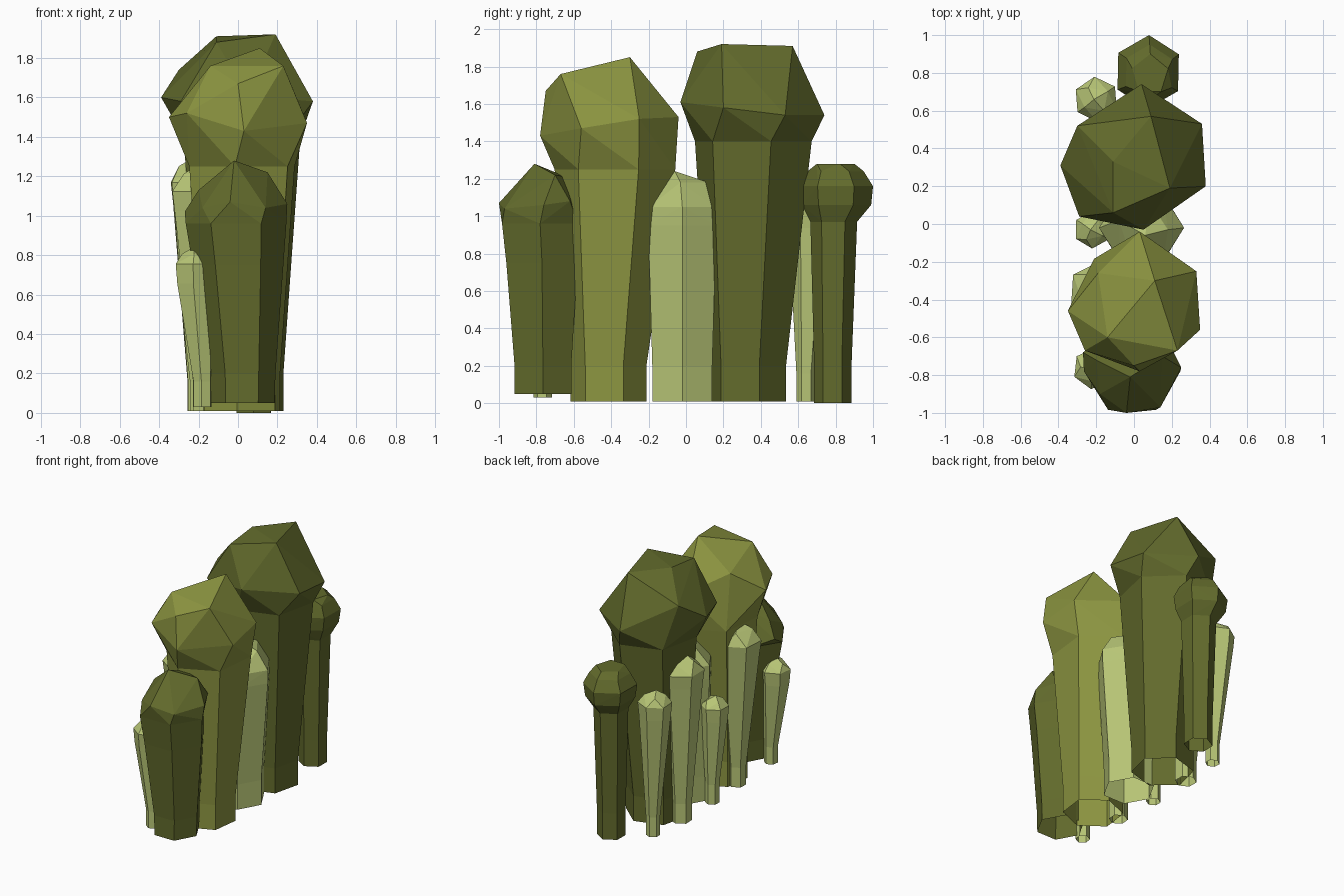
import bpy, bmesh, math


def material(name, rgb):
    m = bpy.data.materials.new(name)
    m.diffuse_color = (*rgb, 1)
    return m


DARK = material("dark olive", (0.122, 0.145, 0.025))
MID = material("mid olive", (0.262, 0.300, 0.052))
LIGHT = material("pale green", (0.480, 0.565, 0.182))


def ring(cx, cy, rx, ry, z, n, turn=0):
    return [(cx + rx * math.cos(turn + math.tau * i / n),
             cy + ry * math.sin(turn + math.tau * i / n), z) for i in range(n)]


def column(name, mat, rings, head):
    """Open-bottomed faceted stalk, closed by a convex faceted cap over the last ring."""
    bm = bmesh.new()
    loops = [[bm.verts.new(p) for p in r] for r in rings]
    n = len(loops[0])
    for a, b in zip(loops, loops[1:]):
        for i in range(n):
            j = (i + 1) % n
            bm.faces.new((a[i], a[j], b[j], b[i]))
    # cap hull, built apart and then joined without its hidden floor
    neck_z = rings[-1][0][2]
    cap = bmesh.new()
    for p in rings[-1] + head:
        cap.verts.new(p)
    bmesh.ops.convex_hull(cap, input=cap.verts[:])
    for f in cap.faces:
        if any(v.co.z > neck_z + 0.001 for v in f.verts):
            bm.faces.new([bm.verts.new(v.co) for v in f.verts])
    cap.free()
    bmesh.ops.remove_doubles(bm, verts=bm.verts[:], dist=0.0005)
    bmesh.ops.recalc_face_normals(bm, faces=bm.faces[:])
    me = bpy.data.meshes.new(name)
    bm.to_mesh(me)
    bm.free()
    me.materials.append(mat)
    bpy.context.collection.objects.link(bpy.data.objects.new(name, me))


# Tall dark column
column("tall_column", DARK,
       [ring(0.02, 0.33, 0.22, 0.21, 0.01, 6, 0.3),
        ring(0.02, 0.33, 0.22, 0.21, 0.2, 6, 0.3),
        ring(0.02, 0.36, 0.31, 0.32, 1.4, 6, 0.3)],
       [(0.04, 0.74, 1.54), (0.36, 0.53, 1.54), (0.38, 0.20, 1.58), (0.05, -0.03, 1.61),
        (-0.29, 0.04, 1.58), (-0.39, 0.31, 1.60), (-0.30, 0.52, 1.74),
        (0.09, 0.57, 1.91), (-0.11, 0.33, 1.91), (0.19, 0.19, 1.92), (-0.11, 0.06, 1.88)])

# Second column, lighter olive
column("second_column", MID,
       [ring(0.02, -0.415, 0.21, 0.205, 0.01, 6, 0.4),
        ring(0.02, -0.415, 0.21, 0.205, 0.2, 6, 0.4),
        ring(0.02, -0.38, 0.29, 0.325, 1.25, 6, 0.4)],
       [(0.03, -0.04, 1.53), (0.33, -0.25, 1.52), (0.35, -0.56, 1.47), (0.03, -0.78, 1.43),
        (-0.26, -0.67, 1.52), (-0.35, -0.46, 1.50), (-0.19, -0.26, 1.66),
        (0.11, -0.30, 1.85), (0.23, -0.67, 1.76), (-0.14, -0.60, 1.76), (0.0, -0.75, 1.67)])

# Front dark column
column("front_column", DARK,
       [ring(0.02, -0.765, 0.165, 0.175, 0.05, 6),
        ring(0.02, -0.765, 0.17, 0.175, 0.2, 6),
        ring(0.0, -0.77, 0.23, 0.22, 0.75, 6),
        ring(-0.01, -0.78, 0.255, 0.235, 0.96, 6)],
       [(0.25, -0.76, 1.06), (0.14, -0.97, 1.04), (-0.04, -1.0, 1.07), (-0.18, -0.90, 1.04),
        (-0.27, -0.68, 1.02), (0.0, -0.58, 1.06), (0.18, -0.62, 1.08),
        (-0.02, -0.81, 1.28), (0.15, -0.70, 1.22), (-0.20, -0.72, 1.13), (0.0, -0.64, 1.21)])

# Back dark column with a round faceted knob
column("back_column", DARK,
       [ring(0.08, 0.785, 0.10, 0.10, 0.0, 6, 0.5),
        ring(0.08, 0.785, 0.10, 0.10, 0.2, 6, 0.5),
        ring(0.08, 0.79, 0.12, 0.125, 0.97, 6, 0.5)],
       ring(0.075, 0.805, 0.17, 0.185, 1.06, 6, 0.5)
       + ring(0.075, 0.805, 0.185, 0.195, 1.16, 6, 0.5)
       + ring(0.08, 0.80, 0.14, 0.15, 1.24, 6, 0.5)
       + ring(0.085, 0.79, 0.10, 0.11, 1.28, 5, 0.3))

# Pale column between the two tall ones
column("middle_column", LIGHT,
       [ring(0.03, -0.02, 0.18, 0.185, 0.01, 6),
        ring(0.03, -0.02, 0.18, 0.185, 0.2, 6),
        ring(0.04, -0.02, 0.225, 0.21, 0.95, 6)],
       ring(0.04, -0.02, 0.225, 0.205, 1.05, 6)
       + [(0.06, -0.06, 1.24), (0.08, 0.12, 1.18), (0.18, -0.03, 1.18),
          (-0.02, -0.16, 1.12), (-0.08, 0.02, 1.19)])

# Slender pale columns along the left: base x, y, radius, head x, y, radius, height, base z
SLENDER = [(-0.17, 0.64, 0.05, -0.20, 0.66, 0.12, 1.13, 0.01),
           (-0.19, 0.33, 0.075, -0.20, 0.34, 0.16, 1.30, 0.01),
           (-0.20, -0.03, 0.05, -0.22, -0.03, 0.10, 0.83, 0.01),
           (-0.17, -0.37, 0.065, -0.185, -0.36, 0.165, 1.26, 0.01),
           (-0.18, -0.765, 0.05, -0.215, -0.765, 0.11, 0.84, 0.03)]
for k, (bx, by, br, hx, hy, hr, h, z0) in enumerate(SLENDER):
    turn = 0.6 + k
    rim = h - hr * 0.95
    column(f"slender_column_{k + 1}", LIGHT,
           [ring(bx, by, br, br, z0, 6, turn),
            ring(bx, by, br, br, 0.16, 6, turn),
            ring(hx, hy, hr * 0.92, hr * 0.92, rim - 0.08, 6, turn)],
           ring(hx, hy, hr, hr, rim + 0.02, 6, turn)
           + ring(hx, hy, hr * 0.62, hr * 0.62, h - hr * 0.3, 4, turn)
           + [(hx - hr * 0.1, hy, h)])
